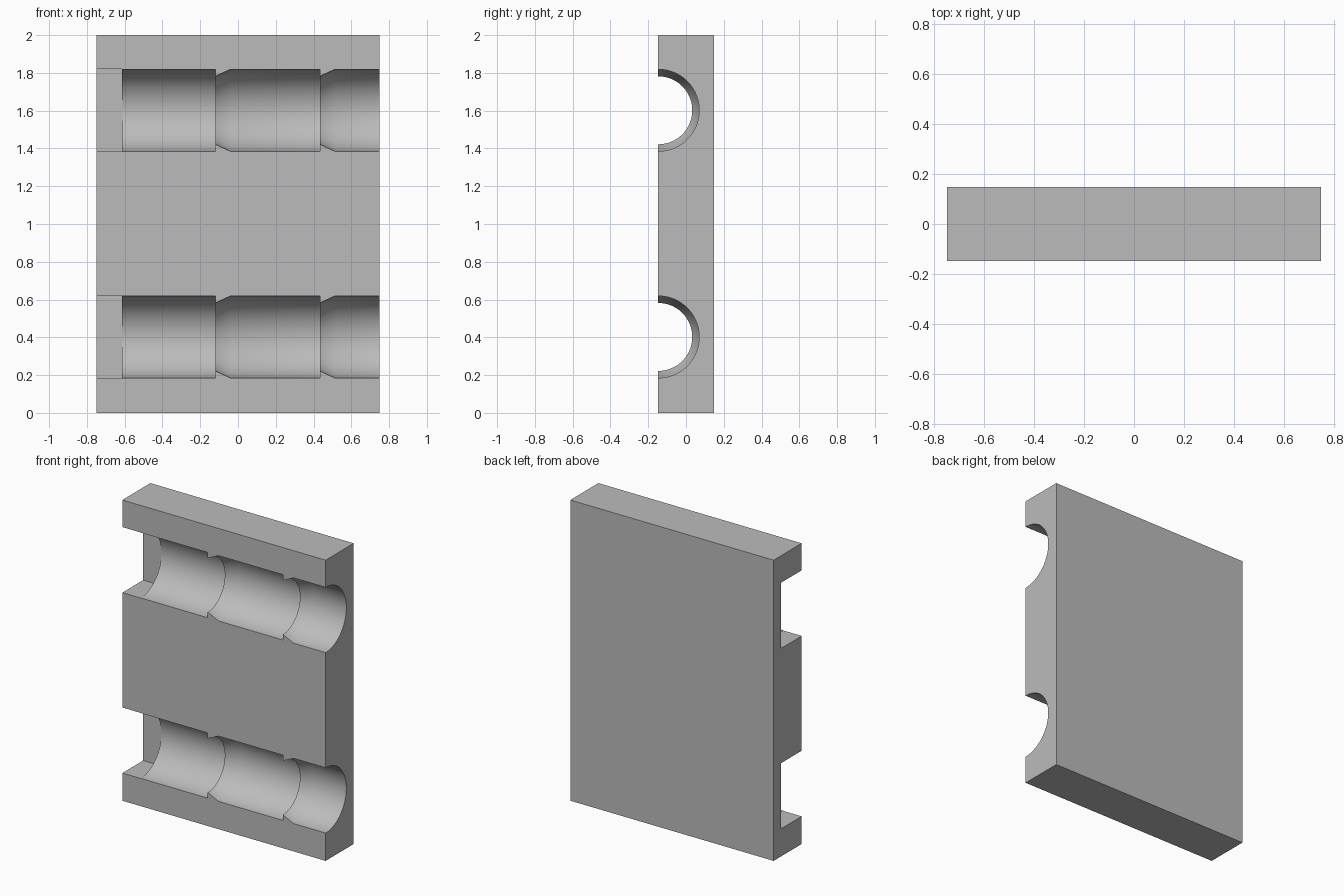
import bpy, bmesh, math
from mathutils import Vector

if "Cube" in bpy.data.objects:
    bpy.data.objects.remove(bpy.data.objects["Cube"], do_unlink=True)

grey = bpy.data.materials.new("plain grey")
grey.use_nodes = True
grey.diffuse_color = (0.5, 0.5, 0.5, 1)
grey.node_tree.nodes["Principled BSDF"].inputs["Base Color"].default_value = grey.diffuse_color

HALF_X, HALF_Y, HEIGHT = 0.748, 0.147, 2.0
RADIUS, NECK = 0.217, 0.18
POCKET_END = -0.613


def add_object(name, bm):
    bmesh.ops.recalc_face_normals(bm, faces=bm.faces)
    mesh = bpy.data.meshes.new(name)
    bm.to_mesh(mesh)
    bm.free()
    mesh.materials.append(grey)
    obj = bpy.data.objects.new(name, mesh)
    bpy.context.collection.objects.link(obj)
    return obj


def box(name, low, high):
    bm = bmesh.new()
    bmesh.ops.create_cube(bm, size=1)
    low, high = Vector(low), Vector(high)
    for v in bm.verts:
        v.co = (low + high) / 2 + v.co * (high - low)
    return add_object(name, bm)


def turned_bar(name, profile, z, sides=96):
    """Lathe (x, radius) pairs around a horizontal axis on the front face."""
    bm = bmesh.new()
    rings = []
    for x, r in profile:
        angles = [2 * math.pi * i / sides for i in range(sides)]
        rings.append([bm.verts.new((x, -HALF_Y + r * math.sin(a), z + r * math.cos(a)))
                      for a in angles])
    for a, b in zip(rings, rings[1:]):
        for i in range(sides):
            j = (i + 1) % sides
            bm.faces.new((a[i], a[j], b[j], b[i]))
    bm.faces.new(rings[0])
    bm.faces.new(rings[-1])
    return add_object(name, bm)


# Solid slab
block = box("block", (-HALF_X, -HALF_Y, 0), (HALF_X, HALF_Y, HEIGHT))

# Groove profile: two narrow lips, each flaring back to full radius
profile = [(POCKET_END - 0.05, RADIUS)]
for lip in (-0.12, 0.433):
    profile += [(lip, RADIUS), (lip, NECK), (lip + 0.08, RADIUS)]
profile.append((HALF_X + 0.1, RADIUS))

# Cut a stepped groove and a square end pocket at each height
cutters = []
for place, z in (("lower", 0.402), ("upper", 1.602)):
    cutters.append(turned_bar(place + "_groove_cutter", profile, z))
    half = RADIUS + 0.001
    cutters.append(box(place + "_pocket_cutter",
                       (-HALF_X - 0.1, -HALF_Y - 0.3, z - half),
                       (POCKET_END, -HALF_Y + half, z + half)))

bpy.ops.object.select_all(action='DESELECT')
block.select_set(True)
bpy.context.view_layer.objects.active = block
for cutter in cutters:
    cutter.hide_render = True
    cut = block.modifiers.new(cutter.name, 'BOOLEAN')
    cut.operation, cut.solver, cut.object = 'DIFFERENCE', 'EXACT', cutter
    bpy.ops.object.modifier_apply(modifier=cut.name)
    bpy.data.objects.remove(cutter, do_unlink=True)

bpy.ops.object.shade_smooth_by_angle(angle=math.radians(30))
